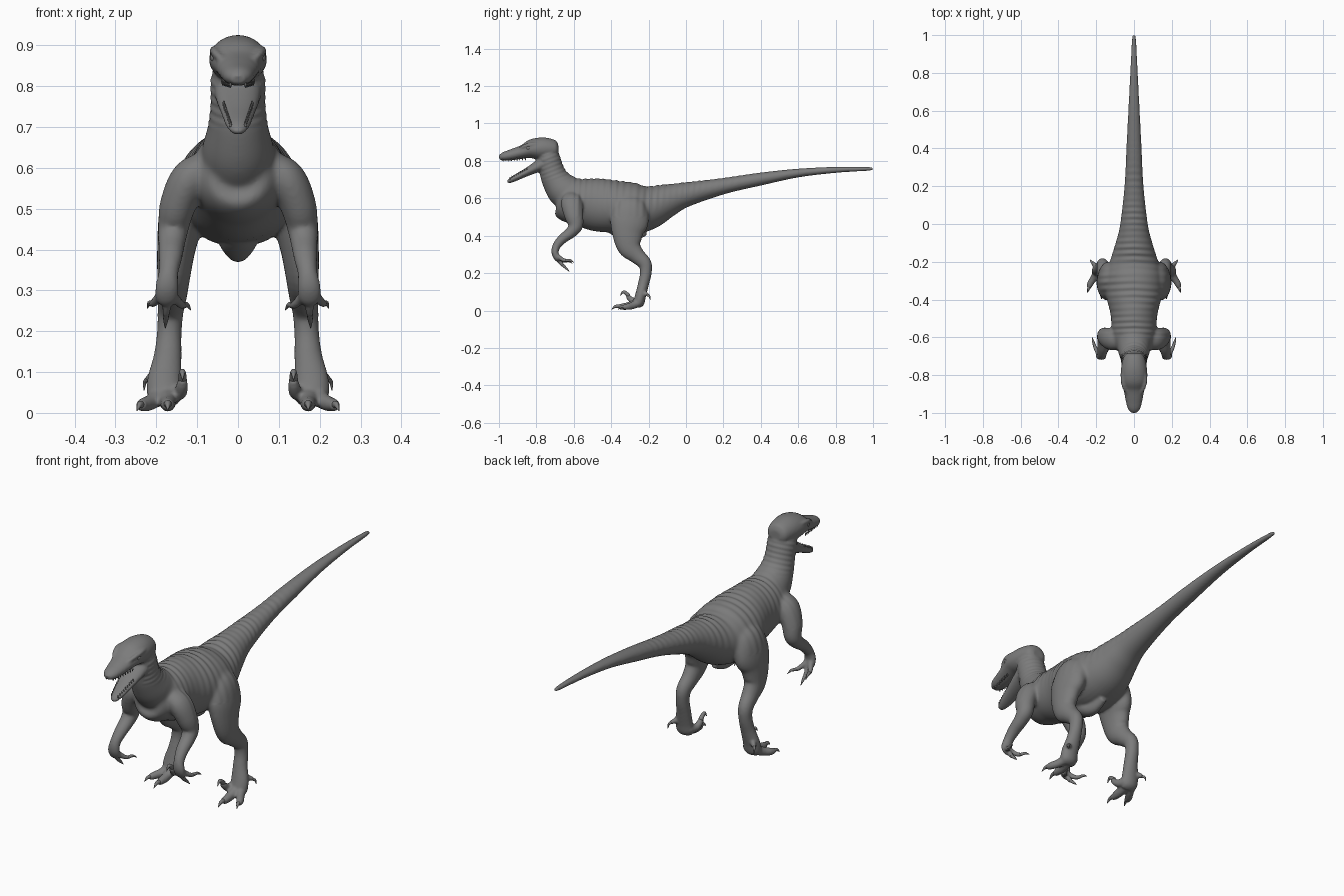
import bpy, bmesh, math
from mathutils import Vector

X = Vector((1, 0, 0))
grey = bpy.data.materials.new("dark_grey")
grey.diffuse_color = (0.2, 0.2, 0.2, 1)


def catmull(pts, sub):
    """Smooth a list of (x, y, z, side radius, other radius)."""
    out = []
    for i in range(len(pts) - 1):
        a, b, c, d = (pts[max(i - 1, 0)], pts[i], pts[i + 1], pts[min(i + 2, len(pts) - 1)])
        for k in range(sub):
            t = k / sub
            out.append([0.5 * (2 * q + (r - p) * t + (2 * p - 5 * q + 4 * r - s) * t * t
                               + (3 * q - p - 3 * r + s) * t ** 3) for p, q, r, s in zip(a, b, c, d)])
    out.append(list(pts[-1]))
    return out


def tube(bm, pts, sub=5, n=24):
    """Loft elliptical rings along a path, closed at both ends."""
    p = catmull(pts, sub)
    c = [Vector(q[:3]) for q in p]
    rings = []
    for i, q in enumerate(p):
        t = (c[min(i + 1, len(c) - 1)] - c[max(i - 1, 0)]).normalized()
        side = (X - t * X.dot(t)).normalized()
        up = t.cross(side)
        ra, rb = max(q[3], 0.0008), max(q[4], 0.0008)
        rings.append([bm.verts.new(c[i] + side * ra * math.cos(2 * math.pi * k / n)
                                   + up * rb * math.sin(2 * math.pi * k / n)) for k in range(n)])
    for r0, r1 in zip(rings, rings[1:]):
        for k in range(n):
            bm.faces.new((r0[k], r0[(k + 1) % n], r1[(k + 1) % n], r1[k]))
    bm.faces.new(rings[0][::-1])
    bm.faces.new(rings[-1])


def pair(bm, pts, **kw):
    """The same tube on both sides."""
    for s in (1, -1):
        tube(bm, [(s * q[0], *q[1:]) for q in pts], **kw)


def finish(bm, name):
    bmesh.ops.recalc_face_normals(bm, faces=bm.faces)
    me = bpy.data.meshes.new(name)
    bm.to_mesh(me)
    bm.free()
    me.materials.append(grey)
    for f in me.polygons:
        f.use_smooth = True
    ob = bpy.data.objects.new(name, me)
    bpy.context.collection.objects.link(ob)
    return ob


body = bmesh.new()
# torso and tail: (y, z, half width, half height)
tube(body, [(0, *q) for q in [
    (-.70, .60, .03, .04), (-.685, .60, .07, .08), (-.64, .588, .105, .112), (-.57, .58, .117, .125),
    (-.48, .566, .124, .141), (-.38, .555, .147, .140), (-.28, .545, .152, .138), (-.2, .551, .128, .118),
    (-.1, .588, .097, .090), (0, .62, .073, .066), (.2, .665, .050, .043), (.4, .703, .040, .034),
    (.6, .735, .030, .023), (.8, .752, .020, .016), (.96, .757, .012, .011), (1.0, .757, .008, .007)]],
    sub=8, n=40)
# keel under the pelvis
tube(body, [(0, -.42, .48, .04, .05), (0, -.35, .43, .05, .045), (0, -.29, .405, .030, .036),
            (0, -.22, .43, .02, .03)])
# neck
tube(body, [(0, -.54, .60, .07, .07), (0, -.60, .61, .09, .095), (0, -.655, .645, .088, .092),
            (0, -.698, .70, .074, .075), (0, -.72, .755, .067, .066), (0, -.738, .82, .066, .062),
            (0, -.755, .865, .05, .05)], n=32)
# skull
tube(body, [(0, -.682, .862, .03, .025), (0, -.70, .862, .053, .048), (0, -.76, .865, .068, .06),
            (0, -.82, .864, .070, .053), (0, -.87, .849, .057, .037), (0, -.93, .833, .045, .030),
            (0, -.975, .823, .034, .023), (0, -.998, .815, .016, .012)], n=32)
# lower jaw
tube(body, [(0, -.73, .795, .055, .04), (0, -.76, .785, .058, .042), (0, -.80, .766, .053, .030),
            (0, -.86, .735, .042, .021), (0, -.92, .705, .032, .017), (0, -.948, .690, .021, .012),
            (0, -.958, .685, .010, .007)])
# brow ridges
pair(body, [(.036, -.90, .860, .006, .006), (.052, -.865, .878, .010, .010),
            (.058, -.825, .888, .012, .010), (.052, -.77, .890, .008, .008)], n=12)
# hind legs
pair(body, [(.07, -.29, .61, .025, .045), (.115, -.295, .56, .055, .085), (.137, -.303, .48, .057, .104),
            (.15, -.312, .41, .048, .083), (.157, -.302, .34, .041, .064), (.16, -.262, .293, .036, .044),
            (.165, -.22, .25, .032, .036), (.168, -.215, .20, .030, .031), (.172, -.228, .14, .034, .029),
            (.18, -.243, .08, .042, .029), (.18, -.253, .04, .042, .029), (.18, -.262, .02, .03, .012)])
# middle, outer, raised inner and rear toes
pair(body, [(.175, -.24, .05, .028, .025), (.172, -.30, .027, .021, .021), (.172, -.335, .021, .018, .018),
            (.172, -.362, .02, .013, .013)], n=14)
pair(body, [(.185, -.24, .05, .026, .025), (.212, -.285, .027, .019, .020), (.231, -.315, .02, .017, .017),
            (.238, -.338, .018, .012, .012)], n=14)
pair(body, [(.158, -.245, .05, .022, .022), (.142, -.28, .05, .017, .018), (.137, -.302, .066, .015, .015),
            (.136, -.312, .082, .011, .012)], n=14)
pair(body, [(.19, -.235, .095, .017, .017), (.212, -.213, .088, .012, .012), (.222, -.203, .08, .009, .009)], n=12)
# arms and palms
pair(body, [(.06, -.615, .62, .025, .035), (.115, -.612, .58, .045, .058), (.147, -.60, .51, .045, .052),
            (.158, -.59, .455, .038, .040), (.162, -.615, .418, .033, .031), (.165, -.66, .383, .029, .026),
            (.170, -.692, .345, .024, .022), (.174, -.70, .31, .028, .019), (.175, -.69, .28, .027, .016),
            (.175, -.68, .265, .014, .009)], n=20)
# fingers
pair(body, [(.173, -.69, .285, .013, .013), (.175, -.672, .257, .011, .011), (.176, -.655, .238, .009, .009)], n=12)
pair(body, [(.185, -.69, .295, .013, .013), (.203, -.66, .272, .011, .011), (.212, -.635, .267, .009, .009)], n=12)
pair(body, [(.163, -.69, .292, .013, .013), (.143, -.665, .268, .011, .011), (.132, -.645, .262, .009, .009)], n=12)
ob = finish(body, "body")

# blend all body parts into one skin
bpy.context.view_layer.objects.active = ob
ob.select_set(True)
rm = ob.modifiers.new("blend", 'REMESH')
rm.mode = 'VOXEL'
rm.voxel_size = 0.0055
rm.use_smooth_shade = True
sm = ob.modifiers.new("soften", 'SMOOTH')
sm.factor = 0.5
sm.iterations = 4
for m in ("blend", "soften"):
    bpy.ops.object.modifier_apply(modifier=m)

# melt shoulders, hips and neck base into the torso
vg = ob.vertex_groups.new(name="torso")
for v in ob.data.vertices:
    x, y, z = v.co
    w = min(1, (z - .44) / .05, (.74 - z) / .05, (.05 - y) / .1)
    if w > 0:
        vg.add([v.index], w, 'REPLACE')
sm = ob.modifiers.new("melt", 'SMOOTH')
sm.factor = 0.5
sm.iterations = 30
sm.vertex_group = "torso"
bpy.ops.object.modifier_apply(modifier="melt")

# skin folds over the back, tail base and neck
moves = []
for v in ob.data.vertices:
    x, y, z = v.co
    if z < .5 or z > .85:
        continue
    if y > -.62:
        fade = min(1, (y + .62) / .05) * max(0, min(1, (.45 - y) / .6))
        w = fade * max(0, v.normal.z + .2) * (.7 + .4 * math.sin(31 * y + 9 * x))
        phase = y * 2 * math.pi / .034 + 1.5 * math.sin(11 * y) + 14 * abs(x) ** 1.2
    elif z > .69 and y > -.77:
        w = .45 * min(1, (z - .69) / .03, (.85 - z) / .03)
        phase = (z - .4 * y) * 2 * math.pi / .024
    else:
        continue
    moves.append((v, v.normal * (.0022 * w * math.sin(phase))))
for v, d in moves:
    v.co += d
for f in ob.data.polygons:
    f.use_smooth = True

# claws
claws = bmesh.new()
for base, mid, tip, r in [
        ((.172, -.352, .021), (.172, -.377, .022), (.172, -.397, .006), .011),
        ((.236, -.328, .019), (.241, -.346, .020), (.247, -.363, .005), .010),
        ((.136, -.305, .078), (.136, -.333, .100), (.136, -.352, .080), .011),
        ((.220, -.207, .083), (.228, -.195, .075), (.230, -.190, .055), .007),
        ((.176, -.660, .243), (.177, -.640, .225), (.178, -.622, .207), .008),
        ((.210, -.642, .268), (.217, -.618, .268), (.222, -.598, .256), .008),
        ((.134, -.650, .263), (.124, -.628, .264), (.116, -.608, .252), .008)]:
    pair(claws, [(*base, r, r), (*mid, r * .7, r * .75), (*tip, .001, .001)], n=10)
finish(claws, "claws")

# teeth along both jaws
teeth = bmesh.new()
for i in range(9):
    t = i / 8
    y, x = -.86 - .12 * t, .038 - .020 * t
    z = .817 - .006 * t
    pair(teeth, [(x, y, z, .004, .004), (x, y + .001, z - .008, .003, .003),
                 (x, y + .003, z - .015, .0008, .0008)], sub=2, n=6)
    y, x = -.85 - .09 * t, .035 - .017 * t
    z = .751 - .050 * t
    pair(teeth, [(x, y, z, .0035, .0035), (x, y - .002, z + .008, .0025, .0025),
                 (x, y - .002, z + .014, .0008, .0008)], sub=2, n=6)
finish(teeth, "teeth")

# eyes
eyes = bmesh.new()
for s in (1, -1):
    r = bmesh.ops.create_uvsphere(eyes, u_segments=16, v_segments=10, radius=.014)
    bmesh.ops.translate(eyes, verts=r["verts"], vec=(s * .054, -.842, .870))
finish(eyes, "eyes")
